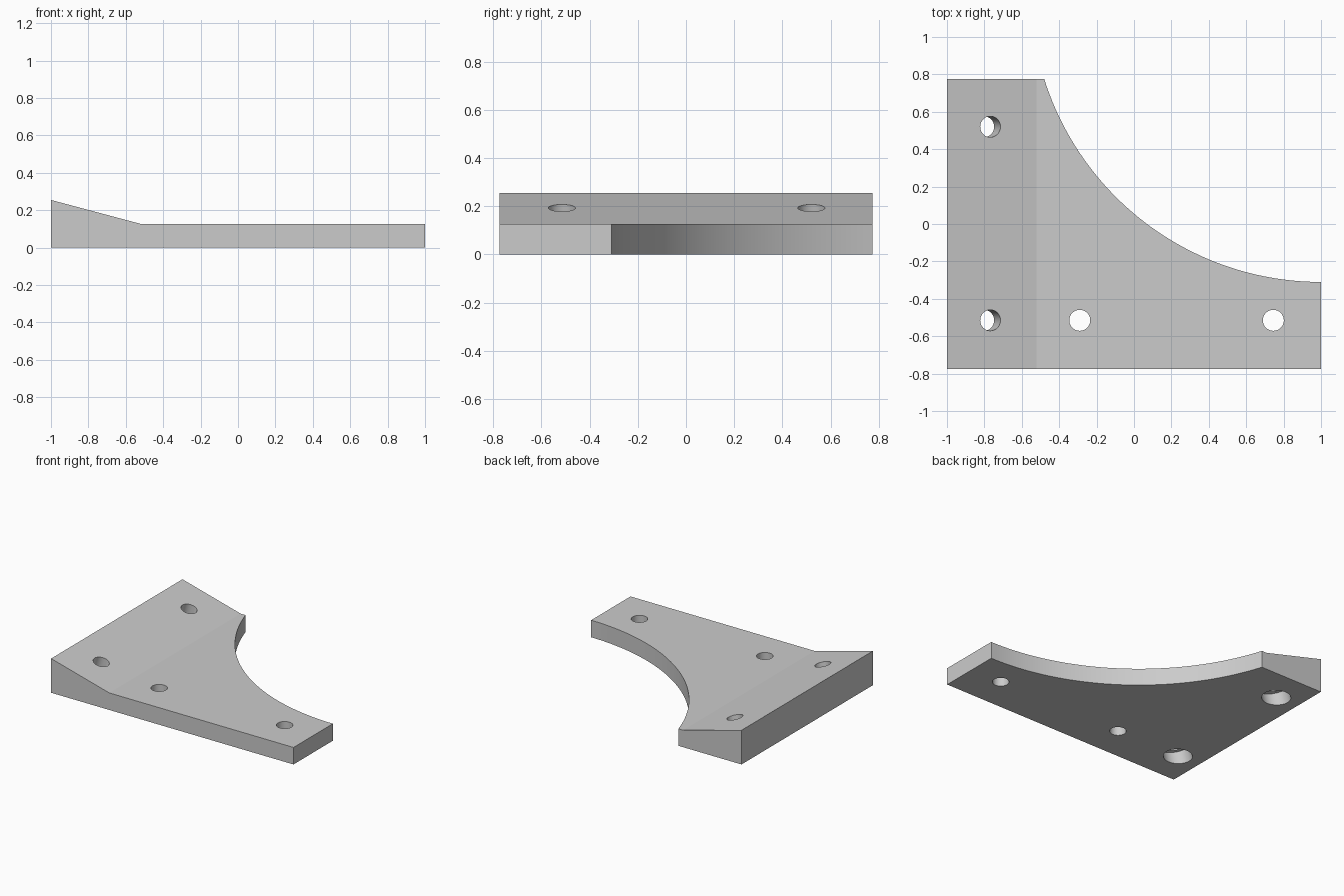
import bpy, bmesh, math
from mathutils import Vector

cube = bpy.data.objects.get("Cube")
if cube:
    bpy.data.objects.remove(cube, do_unlink=True)

grey = bpy.data.materials.new("plain_grey")
grey.use_nodes = True
colour = (0.6, 0.6, 0.6, 1)
grey.diffuse_color = colour
grey.node_tree.nodes["Principled BSDF"].inputs["Base Color"].default_value = colour


def make_object(name, bm):
    mesh = bpy.data.meshes.new(name)
    bmesh.ops.recalc_face_normals(bm, faces=bm.faces)
    bm.to_mesh(mesh)
    bm.free()
    mesh.materials.append(grey)
    obj = bpy.data.objects.new(name, mesh)
    bpy.context.collection.objects.link(obj)
    return obj


# Plate with a sloped wedge along its right edge
HALF_Y, THICK, TALL, KINK = 0.774, 0.127, 0.255, -0.52
bm = bmesh.new()
profile = [(-1, 0), (1, 0), (1, THICK), (KINK, THICK), (-1, TALL)]
face = bm.faces.new([bm.verts.new((x, -HALF_Y, z)) for x, z in profile])
swept = bmesh.ops.extrude_face_region(bm, geom=[face])["geom"]
moved = [v for v in swept if isinstance(v, bmesh.types.BMVert)]
bmesh.ops.translate(bm, verts=moved, vec=(0, 2 * HALF_Y, 0))
bracket = make_object("corner_bracket", bm)

cutters = []


def cut_cylinder(name, start, end, radius, sides=48):
    """Subtract a cylinder running from start to end."""
    start, end = Vector(start), Vector(end)
    axis = end - start
    bm = bmesh.new()
    bmesh.ops.create_cone(bm, cap_ends=True, segments=sides, radius1=radius,
                          radius2=radius, depth=axis.length)
    cutter = make_object(name, bm)
    cutter.rotation_mode = "QUATERNION"
    cutter.rotation_quaternion = Vector((0, 0, 1)).rotation_difference(axis)
    cutter.location = (start + end) / 2
    cutter.hide_render = True
    mod = bracket.modifiers.new(name, "BOOLEAN")
    mod.operation = "DIFFERENCE"
    mod.solver = "EXACT"
    mod.object = cutter
    cutters.append(cutter)


# Concave inner edge
cut_cylinder("inner_curve", (1, 1.242, -0.2), (1, 1.242, 0.5), 1.552, 192)

# Straight holes through the flat arm
HOLE, BORE, ROW = 0.056, 0.097, 0.515
for x in (-0.29, 0.745):
    cut_cylinder("arm_hole", (x, -ROW, -0.1), (x, -ROW, 0.3), HOLE)

# Holes square to the slope, counterbored from below
slope = (TALL - THICK) / (KINK + 1)
normal = Vector((slope, 0, 1)).normalized()
hole_x = -0.768
for y in (-ROW, ROW + 0.005):
    top = Vector((hole_x, y, TALL - slope * (hole_x + 1)))
    cut_cylinder("slope_hole", top - normal * 0.4, top + normal * 0.1, HOLE)
    cut_cylinder("slope_counterbore", top - normal * 0.4, top - normal * 0.132, BORE)

# Apply the cuts and drop the cutters
bpy.context.view_layer.update()
graph = bpy.context.evaluated_depsgraph_get()
result = bpy.data.meshes.new_from_object(bracket.evaluated_get(graph))
bracket.modifiers.clear()
bracket.data = result
result.materials.clear()
result.materials.append(grey)
for polygon in result.polygons:
    polygon.material_index = 0
for cutter in cutters:
    bpy.data.objects.remove(cutter, do_unlink=True)

# Smooth curved walls, crisp edges elsewhere
bpy.ops.object.select_all(action="DESELECT")
bracket.select_set(True)
bpy.context.view_layer.objects.active = bracket
bpy.ops.object.shade_smooth_by_angle(angle=math.radians(10))
